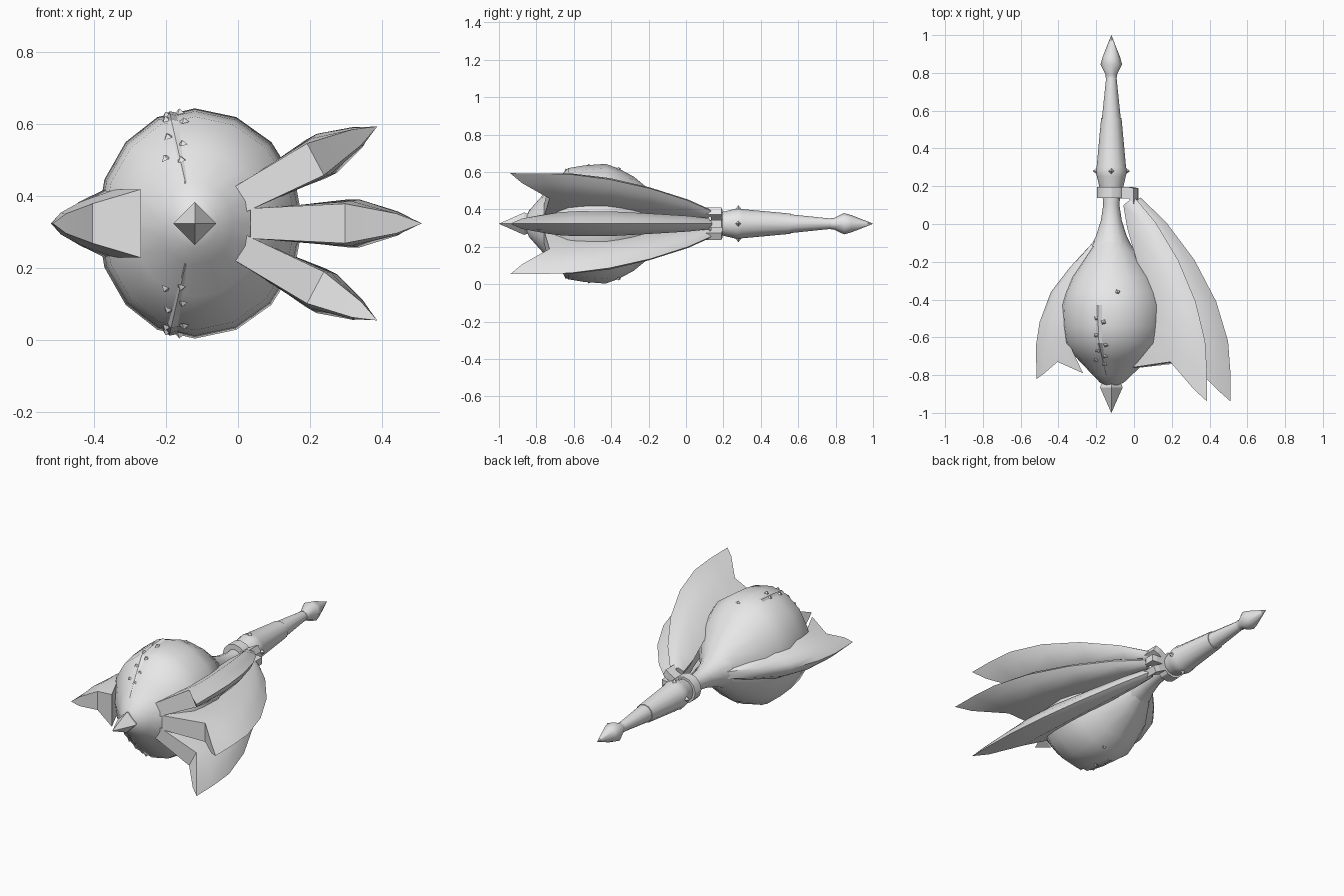
import bpy, bmesh, math
from mathutils import Vector, Matrix

if "Cube" in bpy.data.objects:
    bpy.data.objects.remove(bpy.data.objects["Cube"])

CX, CZ = -0.12, 0.323   # long axis of the weapon runs along y
gray = bpy.data.materials.new("steel_gray")
gray.diffuse_color = (0.8, 0.8, 0.8, 1)
gray.use_nodes = True
gray.node_tree.nodes["Principled BSDF"].inputs["Base Color"].default_value = gray.diffuse_color


def finish(name, bm, angle=40):
    bmesh.ops.remove_doubles(bm, verts=bm.verts, dist=1e-5)
    bmesh.ops.recalc_face_normals(bm, faces=bm.faces)
    me = bpy.data.meshes.new(name)
    bm.to_mesh(me)
    bm.free()
    me.materials.append(gray)
    ob = bpy.data.objects.new(name, me)
    bpy.context.collection.objects.link(ob)
    if angle:
        bpy.ops.object.select_all(action='DESELECT')
        bpy.context.view_layer.objects.active = ob
        ob.select_set(True)
        bpy.ops.object.shade_smooth_by_angle(angle=math.radians(angle))
    return ob


def polar(r, a, y):
    return Vector((CX + r * math.cos(a), y, CZ + r * math.sin(a)))


def loft(bm, rings, closed=True):
    rows = [[bm.verts.new(p) for p in ring] for ring in rings]
    n = len(rows[0])
    for a, b in zip(rows, rows[1:]):
        for i in range(n if closed else n - 1):
            j = (i + 1) % n
            bm.faces.new((a[i], a[j], b[j], b[i]))
    return rows


def lathe(name, profile, sides, angle=40):
    bm = bmesh.new()
    rings = [[polar(max(r, 0.0005), 2 * math.pi * i / sides, y) for i in range(sides)]
             for y, r in profile]
    rows = loft(bm, rings)
    bm.faces.new(rows[0])
    bm.faces.new(rows[-1])
    return finish(name, bm, angle)


# Handle in two sections, collar, pommel and front spike
lathe("handle_grip", [(0.79, 0.026), (0.558, 0.050)], 12)
lathe("handle_base", [(0.56, 0.054), (0.30, 0.078), (0.28, 0.083),
                      (0.25, 0.076), (0.19, 0.062)], 12)
lathe("neck", [(0.2, 0.05), (0.1, 0.043), (0.02, 0.055), (-0.06, 0.08), (-0.12, 0.11)], 12)
lathe("collar_ring", [(0.195, 0.06), (0.195, 0.077), (0.138, 0.077), (0.138, 0.05)], 12, 30)
lathe("pommel", [(0.775, 0.03), (0.79, 0.03), (0.845, 0.057), (0.885, 0.046), (1.0, 0)], 8, 50)
lathe("front_spike", [(-0.78, 0.025), (-0.865, 0.06), (-1.0, 0)], 4, 0)

# Bulbous head, a little flatter on the left
HEAD = [(-0.04, 0.05), (-0.08, 0.085), (-0.15, 0.145), (-0.28, 0.252), (-0.36, 0.295),
        (-0.43, 0.32), (-0.54, 0.312), (-0.63, 0.297), (-0.72, 0.205), (-0.80, 0.115),
        (-0.84, 0.07), (-0.86, 0.02)]


def head_point(y, a, lift=0.0):
    for (y0, r0), (y1, r1) in zip(HEAD, HEAD[1:]):
        if y1 <= y <= y0:
            r = r0 + (r1 - r0) * (y - y0) / (y1 - y0)
            break
    p = polar(r + lift, a, y)
    p.x = CX + (p.x - CX) * (0.94 if p.x > CX else 0.85)
    return p


bm = bmesh.new()
rows = loft(bm, [[head_point(y, 2 * math.pi * i / 16) for i in range(16)] for y, r in HEAD])
bm.faces.new(rows[0])
bm.faces.new(rows[-1])
finish("head", bm, 40)

# Thin raised seam along the top and the bottom of the head
for name, s in (("top_seam", 1), ("bottom_seam", -1)):
    bm = bmesh.new()
    loft(bm, [[head_point(y, s * math.radians(d), h)
               for d, h in ((100, -0.008), (105, 0.003), (109, -0.008))]
              for y in (-0.43, -0.54, -0.63, -0.72, -0.80)], closed=False)
    finish(name, bm, 30)


# Small pyramid pointing outwards
def thorn(bm, base, direction, size, height):
    m = Matrix.Translation(base + direction * (height * 0.3))
    m = m @ direction.to_track_quat('Z', 'Y').to_matrix().to_4x4()
    bmesh.ops.create_cone(bm, cap_ends=True, segments=4, radius1=size, radius2=0,
                          depth=height, matrix=m)


bm = bmesh.new()
for y, deg in [(-0.36, 83), (-0.50, 107), (-0.52, 99), (-0.59, 108), (-0.64, 97),
               (-0.67, 110), (-0.70, 100), (-0.72, 118), (-0.74, 104)]:
    for s in (1, -1):
        a = math.radians(deg) * s
        thorn(bm, head_point(y, a), Vector((math.cos(a), -0.3, math.sin(a))).normalized(),
              0.015, 0.013)
finish("head_studs", bm, 0)

bm = bmesh.new()
for k in range(4):
    a = k * math.pi / 2
    thorn(bm, polar(0.08, a, 0.28), Vector((math.cos(a), 0, math.sin(a))), 0.018, 0.024)
finish("handle_thorns", bm, 0)


# Curved blade with a sharp outer ridge, each station is
# (inner radius, inner y, middle y, outer radius, outer y, inner half width, middle half width)
def blade(name, stations, degrees, scale=1.0):
    a = math.radians(degrees)
    rings = []
    for ri, yi, ym, ro, yo, wi, wm in stations:
        rm = ri + (ro - ri) * 0.55
        rq = ri + (ro - ri) * 0.85
        yq = ym + (yo - ym) * 0.7
        half = [(ri, yi, wi), (rm, ym, wm), (rq, yq, wm * 0.5)]
        pts = half + [(ro, yo, 0)] + [(r, y, -w) for r, y, w in reversed(half)]
        rings.append([Vector((CX + scale * (r * math.cos(a) - w * math.sin(a)), y,
                              CZ + scale * (r * math.sin(a) + w * math.cos(a))))
                      for r, y, w in pts])
    bm = bmesh.new()
    rows = loft(bm, rings, closed=True)
    # front end closed by a sloping web between both edges, bare end closed flat
    e = rows[-1]
    for i in range(2):
        bm.faces.new((e[i], e[i + 1], e[5 - i], e[6 - i]))
    bm.faces.new((e[2], e[3], e[4]))
    bm.faces.new(rows[0])
    return finish(name, bm, 45)


CLAW = [(0.09, 0.10, 0.12, 0.155, 0.14, 0.020, 0.030),
        (0.12, -0.02, 0.01, 0.29, 0.01, 0.030, 0.042),
        (0.19, -0.20, -0.20, 0.44, -0.19, 0.040, 0.055),
        (0.25, -0.38, -0.40, 0.555, -0.41, 0.045, 0.066),
        (0.26, -0.55, -0.58, 0.618, -0.62, 0.045, 0.067),
        (0.20, -0.67, -0.67, 0.63, -0.78, 0.045, 0.062),
        (0.155, -0.76, -0.73, 0.632, -0.94, 0.042, 0.055)]
blade("middle_claw", CLAW, 0)
blade("upper_claw", CLAW, 28, 0.91)
blade("lower_claw", CLAW, -28, 0.91)

FIN = [(0.06, -0.07, -0.08, 0.10, -0.10, 0.02, 0.02),
       (0.15, -0.20, -0.20, 0.22, -0.23, 0.05, 0.03),
       (0.22, -0.34, -0.34, 0.32, -0.36, 0.08, 0.05),
       (0.25, -0.50, -0.50, 0.38, -0.52, 0.095, 0.06),
       (0.22, -0.64, -0.63, 0.40, -0.65, 0.095, 0.06),
       (0.15, -0.79, -0.73, 0.395, -0.82, 0.095, 0.055)]
blade("left_fin", FIN, 180)

# Bracket arms joining the claws to the collar
for name, deg in (("middle_arm", 0), ("upper_arm", 28), ("lower_arm", -28)):
    bm = bmesh.new()
    a = math.radians(deg)
    path = [(0.05, 0.195, 0.135), (0.115, 0.195, 0.135), (0.145, 0.19, 0.08)]
    rings = []
    for r, y0, y1 in path:
        ring = []
        for y, w in ((y0, 0.02), (y0, -0.02), (y1, -0.02), (y1, 0.02)):
            ring.append(Vector((CX + r * math.cos(a) - w * math.sin(a), y,
                                CZ + r * math.sin(a) + w * math.cos(a))))
        rings.append(ring)
    rows = loft(bm, rings)
    bm.faces.new(rows[0])
    bm.faces.new(rows[-1])
    finish(name, bm, 0)
